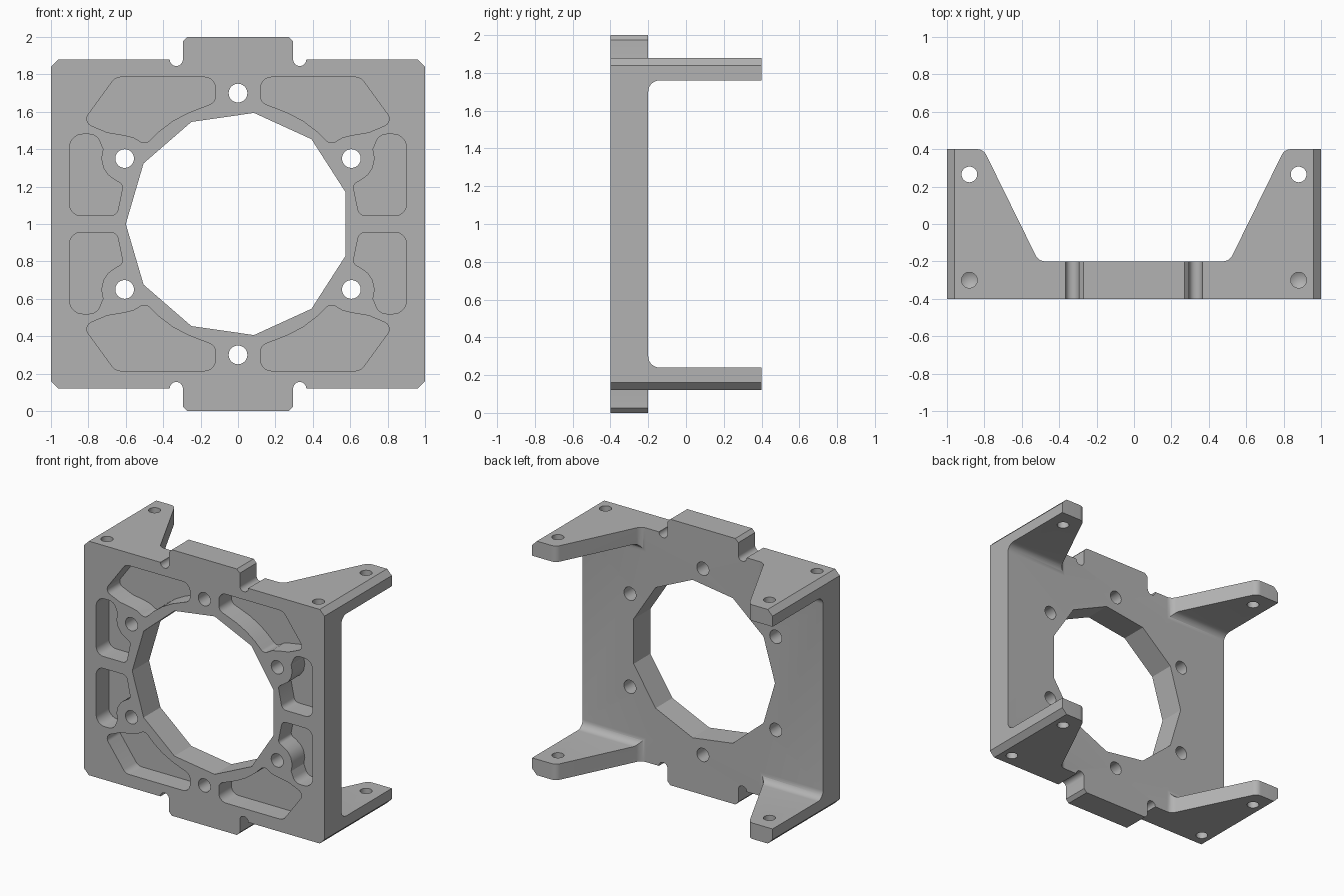
import bpy, bmesh, math
from mathutils import Vector

cube = bpy.data.objects.get("Cube")
if cube:
    bpy.data.objects.remove(cube, do_unlink=True)

MID = 1.0                      # height of the symmetry plane
FRONT, BACK, REAR = -0.4, -0.2, 0.4


def rounded(points, steps=8):
    """Turn corners (u, v, radius) into a polygon with filleted corners."""
    out = []
    n = len(points)
    for i, (u, v, r) in enumerate(points):
        p = Vector((u, v))
        if r == 0:
            out.append(p)
            continue
        a = (Vector(points[i - 1][:2]) - p).normalized()
        b = (Vector(points[(i + 1) % n][:2]) - p).normalized()
        half = a.angle(b) / 2
        t = r / math.tan(half)
        centre = p + (a + b).normalized() * (r / math.sin(half))
        start, end = p + a * t, p + b * t
        sweep = (start - centre).angle_signed(end - centre)
        out.append(start)
        for k in range(1, steps):
            ang = -sweep * k / steps
            d = start - centre
            out.append(centre + Vector((d.x * math.cos(ang) - d.y * math.sin(ang),
                                        d.x * math.sin(ang) + d.y * math.cos(ang))))
        out.append(end)
    return out


PLACE = {"x": lambda u, v, w: (w, u, v),
         "y": lambda u, v, w: (u, w, v),
         "z": lambda u, v, w: (u, v, w)}


def add_prism(bm, outline, axis, lo, hi):
    put = PLACE[axis]
    ends = [[bm.verts.new(put(p[0], p[1], w)) for p in outline] for w in (lo, hi)]
    for ring in ends:
        bm.faces.new(ring)
    n = len(outline)
    for i in range(n):
        j = (i + 1) % n
        bm.faces.new((ends[0][i], ends[0][j], ends[1][j], ends[1][i]))


def circle(u, v, r, sides, phase=0.0):
    return [(u + r * math.cos(phase + math.tau * k / sides),
             v + r * math.sin(phase + math.tau * k / sides)) for k in range(sides)]


def finish(bm, name):
    bmesh.ops.recalc_face_normals(bm, faces=bm.faces)
    mesh = bpy.data.meshes.new(name)
    bm.to_mesh(mesh)
    bm.free()
    obj = bpy.data.objects.new(name, mesh)
    bpy.context.collection.objects.link(obj)
    return obj


def cut(target, bm, name):
    cutter = finish(bm, name)
    cutter.hide_render = True
    mod = target.modifiers.new(name, "BOOLEAN")
    mod.operation = "DIFFERENCE"
    mod.solver = "EXACT"
    mod.object = cutter
    bpy.context.view_layer.objects.active = target
    bpy.ops.object.modifier_apply(modifier=mod.name)
    bpy.data.objects.remove(cutter, do_unlink=True)


# Front silhouette: one quarter, mirrored around the plate
quarter = [(1, 0.84), (0.96, 0.88)]
quarter += [tuple(p) for p in rounded(
    [(0.365, 0.88, 0), (0.365, 0.845, 0.034), (0.295, 0.845, 0.034), (0.295, 0.975, 0)])]
quarter = [q for q in quarter] + [(0.27, 1.0)]
half = quarter + [(-x, z) for x, z in reversed(quarter)]
outline = [(x, MID + z) for x, z in half] + [(x, MID - z) for x, z in reversed(half)]
bm = bmesh.new()
add_prism(bm, outline, "y", FRONT, REAR + 0.05)
bracket = finish(bm, "mounting_bracket")

# Space between upper and lower arms, filleted against the plate
bm = bmesh.new()
add_prism(bm, rounded([(BACK, 0.24, 0.06), (0.6, 0.24, 0), (0.6, 1.76, 0), (BACK, 1.76, 0.06)]),
          "x", -1.2, 1.2)
cut(bracket, bm, "channel_cutter")

# Tapered gap between left and right arms
bm = bmesh.new()
add_prism(bm, rounded([(-0.51, BACK, 0.06), (0.51, BACK, 0.06), (0.805, REAR, 0.055),
                       (1.2, REAR, 0), (1.2, 0.6, 0), (-1.2, 0.6, 0), (-1.2, REAR, 0),
                       (-0.805, REAR, 0.055)]), "z", -0.2, 2.2)
cut(bracket, bm, "arm_taper_cutter")

# Central opening and ring of screw holes
bm = bmesh.new()
add_prism(bm, circle(0, MID, 0.6, 11, math.pi), "y", -0.6, 0)
for k in range(6):
    a = math.pi / 2 + k * math.pi / 3
    add_prism(bm, circle(0.7 * math.cos(a), MID + 0.7 * math.sin(a), 0.05, 32), "y", -0.6, 0)
cut(bracket, bm, "opening_cutter")

# Weight-saving pockets in the front face
wide_pocket = [(0.12, 0.785, 0.06), (0.655, 0.785, 0.06), (0.83, 0.545, 0.04),
               (0.7, 0.49, 0), (0.61, 0.475, 0), (0.56, 0.463, 0), (0.495, 0.425, 0.04),
               (0.42, 0.497, 0), (0.35, 0.55, 0), (0.27, 0.593, 0), (0.18, 0.628, 0),
               (0.12, 0.65, 0.05)]
tall_pocket = [(0.648, 0.045, 0.04), (0.9, 0.045, 0.06), (0.9, 0.48, 0.07),
               (0.755, 0.48, 0.06), (0.722, 0.4, 0), (0.731, 0.35, 0), (0.72, 0.3, 0),
               (0.695, 0.262, 0), (0.66, 0.237, 0), (0.614, 0.21, 0.03)]
bm = bmesh.new()
for sx in (-1, 1):
    for sz in (-1, 1):
        for shape in (wide_pocket, tall_pocket):
            ring = [(sx * p.x, MID + sz * p.y) for p in rounded(shape)]
            add_prism(bm, ring, "y", -0.6, FRONT + 0.15)
cut(bracket, bm, "pocket_cutter")

# Through holes in the arm tips and drilled blind holes in the plate edges
bm = bmesh.new()
for x in (-0.88, 0.88):
    add_prism(bm, circle(x, 0.265, 0.042, 32), "z", -0.2, 2.2)
    for sz in (-1, 1):
        ring = circle(x, -0.3, 0.042, 32)
        outer, inner = MID + sz * 1.1, MID + sz * 0.68
        rims = [[bm.verts.new((u, v, w)) for u, v in ring] for w in (outer, inner)]
        tip = bm.verts.new((x, -0.3, inner - sz * 0.025))
        bm.faces.new(rims[0])
        for i in range(len(ring)):
            a, b = rims[0][i - 1], rims[0][i]
            c, d = rims[1][i], rims[1][i - 1]
            bm.faces.new((a, b, c, d))
            bm.faces.new((d, c, tip))
cut(bracket, bm, "drill_cutter")

# Plain grey metal
grey = bpy.data.materials.new("grey_metal")
grey.use_nodes = True
colour = (0.45, 0.45, 0.45, 1)
grey.diffuse_color = colour
grey.node_tree.nodes["Principled BSDF"].inputs["Base Color"].default_value = colour
bracket.data.materials.clear()
bracket.data.materials.append(grey)

bpy.ops.object.select_all(action="DESELECT")
bracket.select_set(True)
bpy.context.view_layer.objects.active = bracket
bpy.ops.object.shade_smooth_by_angle(angle=math.radians(30))
